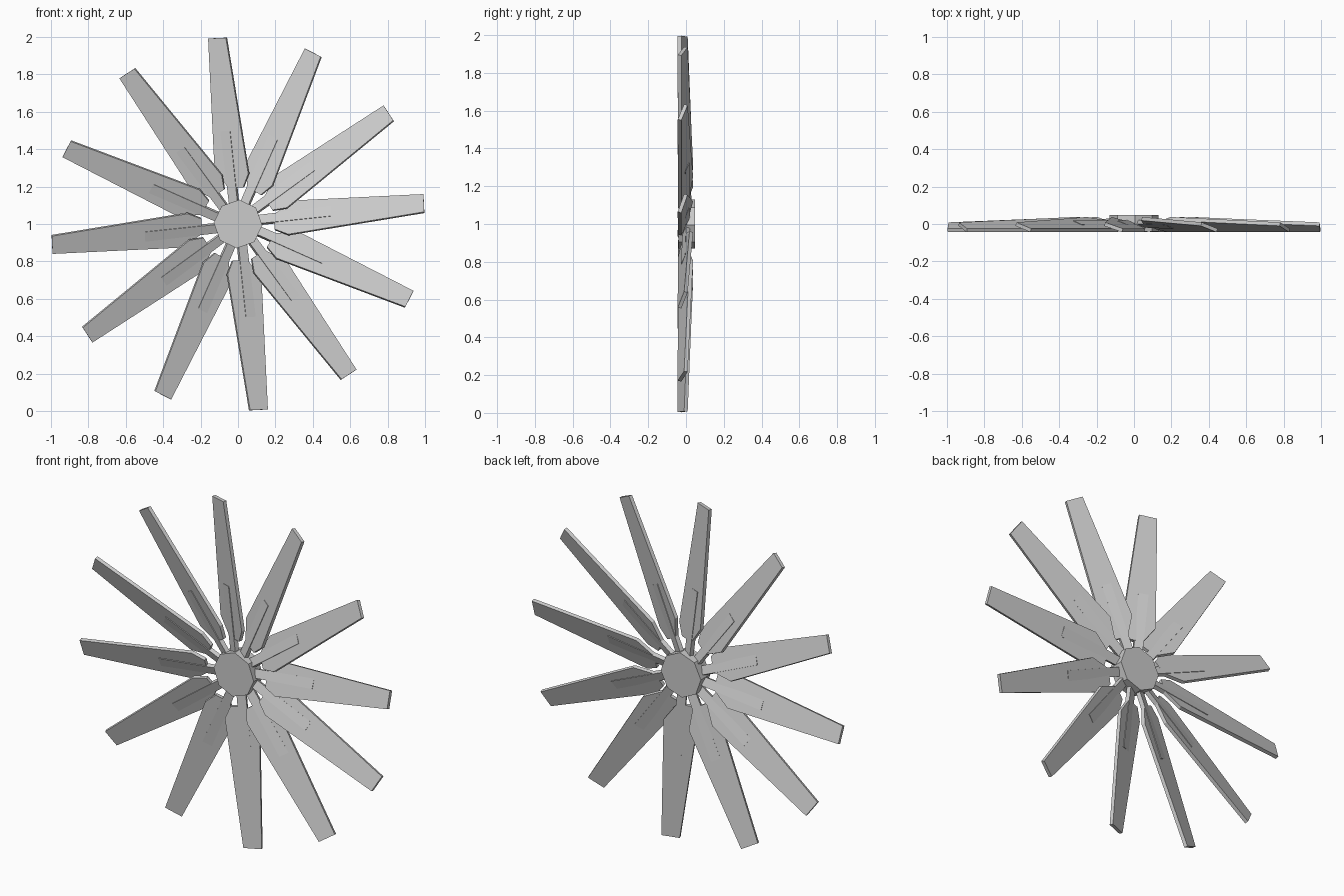
import bpy, bmesh, math
from mathutils import Vector

if "Cube" in bpy.data.objects:
    bpy.data.objects.remove(bpy.data.objects["Cube"])

COUNT = 12
START = math.radians(2.8)
CENTRE = Vector((0, 0, 1))


def pitched_plate(name, outline, angle, pitch, thickness, base, cone=0.041):
    """Flat plate from a (radius, sideways) outline, pitched and slightly coned."""
    u = Vector((math.cos(angle), 0, math.sin(angle)))
    v = Vector((-math.sin(angle), 0, math.cos(angle)))
    y = Vector((0, 1, 0))
    normal = (y - pitch * v + cone * u).normalized() * thickness / 2
    bm = bmesh.new()
    mid = [CENTRE + r * u + s * v + y * (base + pitch * s + cone * (1 - r)) for r, s in outline]
    front = [bm.verts.new(p - normal) for p in mid]
    back = [bm.verts.new(p + normal) for p in mid]
    bm.faces.new(front)
    bm.faces.new(back[::-1])
    n = len(mid)
    for i in range(n):
        j = (i + 1) % n
        bm.faces.new((front[i], back[i], back[j], front[j]))
    bmesh.ops.recalc_face_normals(bm, faces=bm.faces)
    mesh = bpy.data.meshes.new(name)
    bm.to_mesh(mesh)
    bm.free()
    obj = bpy.data.objects.new(name, mesh)
    bpy.context.collection.objects.link(obj)
    return obj


# Blades with chamfered roots, and the arms that tie them to the hub
blade = [(0.998, 0.013), (0.998, 0.108), (0.30, 0.108), (0.195, 0.04),
         (0.195, -0.04), (0.267, -0.071)]
arm = [(0.50, 0.014), (0.50, 0.066), (0.10, 0.038), (0.10, -0.008)]
for i in range(COUNT):
    a = START + i * math.tau / COUNT
    pitched_plate("blade", blade, a, 0.355, 0.02, -0.039)
    pitched_plate("arm", arm, a, 0.42, 0.024, -0.0415)

# Octagonal hub
bpy.ops.mesh.primitive_cylinder_add(vertices=8, radius=0.13, depth=0.088,
                                    location=(0, 0.004, 1),
                                    rotation=(math.pi / 2, START, 0))
bpy.context.object.name = "hub"
